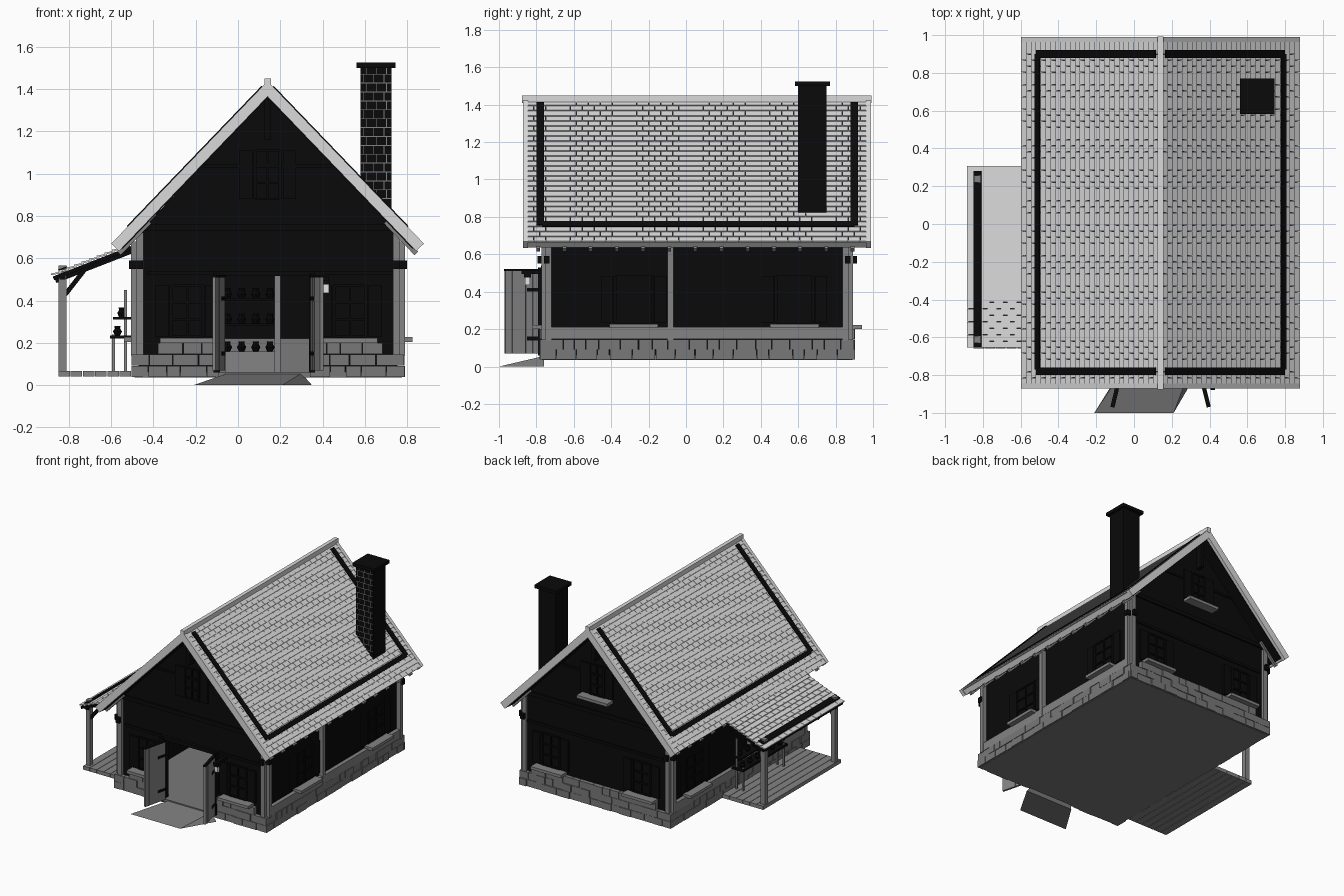
import bpy, bmesh, math, random
from mathutils import Matrix, Vector

random.seed(4)
cube = bpy.data.objects.get("Cube")
if cube:
    bpy.data.objects.remove(cube)


def material(name, value):
    mat = bpy.data.materials.new(name)
    mat.use_nodes = True
    colour = (value, value, value, 1)
    mat.diffuse_color = colour
    mat.node_tree.nodes["Principled BSDF"].inputs["Base Color"].default_value = colour
    return mat


BLACK = material("black_timber", 0.003)
LIGHT = material("pale_shingle", 0.7)
STONE = material("grey_stone", 0.19)
WOOD = material("grey_wood", 0.23)
WHITE = material("lamp_white", 0.85)


def finish(name, bm, mat):
    bmesh.ops.recalc_face_normals(bm, faces=bm.faces)
    mesh = bpy.data.meshes.new(name)
    bm.to_mesh(mesh)
    bm.free()
    mesh.materials.append(mat)
    obj = bpy.data.objects.new(name, mesh)
    bpy.context.collection.objects.link(obj)
    return obj


def box(bm, lo, hi, frame=Matrix(), tilt=0):
    lo, hi = Vector(lo), Vector(hi)
    place = Matrix.Translation((lo + hi) / 2) @ Matrix.Rotation(tilt, 4, 'Y')
    bmesh.ops.create_cube(bm, size=1, matrix=frame @ place @ Matrix.Diagonal((*(hi - lo), 1)))


def boxes(name, mat, pairs, frame=Matrix()):
    bm = bmesh.new()
    for lo, hi in pairs:
        box(bm, lo, hi, frame)
    return finish(name, bm, mat)


def basis(origin, a, b, c):
    m = Matrix((a, b, c)).transposed().to_4x4()
    m.translation = origin
    return m


def gable_wall(name, points, y0, y1):
    bm = bmesh.new()
    face = bm.faces.new([bm.verts.new((x, y0, z)) for x, z in points])
    out = bmesh.ops.extrude_face_region(bm, geom=[face])
    moved = [v for v in out["geom"] if isinstance(v, bmesh.types.BMVert)]
    bmesh.ops.translate(bm, verts=moved, vec=(0, y1 - y0, 0))
    return finish(name, bm, BLACK)


def pots(name, spots, size):
    bm = bmesh.new()
    for x, y, z in spots:
        for r1, r2, low, high in ((.6, 1, 0, .9), (1, .6, .9, 1.6), (.6, .7, 1.6, 2.1)):
            bmesh.ops.create_cone(bm, cap_ends=True, segments=8, radius1=r1 * size, radius2=r2 * size,
                                  depth=(high - low) * size,
                                  matrix=Matrix.Translation((x, y, z + (low + high) / 2 * size)))
    return finish(name, bm, BLACK)


# Wall frames: along the wall, outwards, up
X0, X1, Y0, Y1, MID = -.47, .755, -.75, .87, .14
WALLS = {
    "front": (basis((0, Y0, 0), (1, 0, 0), (0, -1, 0), (0, 0, 1)), X0, X1),
    "back": (basis((0, Y1, 0), (1, 0, 0), (0, 1, 0), (0, 0, 1)), X0, X1),
    "chimney_side": (basis((X1, 0, 0), (0, 1, 0), (1, 0, 0), (0, 0, 1)), Y0, Y1),
    "porch_side": (basis((X0, 0, 0), (0, 1, 0), (-1, 0, 0), (0, 0, 1)), Y0, Y1),
}

# Floor and walls
boxes("floor_slab", STONE, [((X0 - .02, Y0 - .02, .035), (X1 + .02, Y1 + .02, .062))])
top = [(X1, .72), (MID, 1.365), (X0, .72)]
gable_wall("front_wall", [(X0, .05), (-.09, .05), (-.09, .52), (.34, .52), (.34, .05), (X1, .05)] + top, Y0, Y0 + .04)
gable_wall("back_wall", [(X0, .05), (X1, .05)] + top, Y1 - .04, Y1)
boxes("side_walls", BLACK, [((x, Y0, .05), (x + .04, Y1, .74)) for x in (X0, X1 - .04)])


def window(tag, frame, u, z, w, h, sill=True):
    parts = [((u - w, -.01, z), (u + w, .004, z + h))]
    for s in (-1, 1):
        parts.append(((u + s * w - .008, 0, z), (u + s * w + .008, .016, z + h)))
        a, b = sorted((u + s * (w + .012), u + s * (w + .075)))
        parts.append(((a, 0, z), (b, .014, z + h)))
    for k in range(4):
        parts.append(((u - w, 0, z + k * h / 3 - .005), (u + w, .012, z + k * h / 3 + .005)))
    parts.append(((u - .005, 0, z), (u + .005, .012, z + h)))
    boxes(tag + "_window", BLACK, parts, frame)
    if sill:
        boxes(tag + "_flower_box", WOOD, [((u - .13, 0, z - .03), (u + .13, .07, z - .008))], frame)


# Stone footing, corner posts, beams and windows on each wall
for tag, (frame, a, b) in WALLS.items():
    gable = tag in ("front", "back")
    bm = bmesh.new()
    for z0, z1 in ((.038, .09), (.092, .145), (.147, .2))[:3 if gable else 2]:
        u = a - .03
        while u < b + .03:
            e = min(u + random.uniform(.06, .13), b + .03)
            in_door = tag == "front" and e > -.09 and u < .34
            if in_door:
                u, e = (u, -.09) if u < -.09 else (.34, .42)
            if e - u > .01 and not (z0 > .14 and (u < a + .04 or e > b - .04)):
                box(bm, (u, -.02, z0), (e - .003, random.uniform(.026, .034), z1), frame)
            u = e if e != -.09 else .34
    finish(tag + "_stones", bm, STONE)
    if gable:
        boxes(tag + "_corner_posts", WOOD, [((u, -.03, .145), (u + .035, .022, .72)) for u in (a - .012, b - .023)], frame)
        boxes(tag + "_tie_beams", BLACK, [((a, 0, .73), (b, .012, .76)), ((a + .04, 0, .52), (b, .008, .54)),
                                          ((a + .31, 0, 1.03), (b - .31, .008, 1.045)),
                                          ((MID - .015, 0, 1.16), (MID + .015, .05, 1.36))], frame)
        window(tag + "_attic", frame, MID, .88, .06, .23, tag == "back")
        for k, u in enumerate((-.24, .53)):
            window(tag + "_%d" % k, frame, u, .23, .075, .24)
    else:
        boxes(tag + "_posts", WOOD, [((u, 0, .14), (u + .032, .035, .68)) for u in (a, -.1, b - .032)], frame)
        boxes(tag + "_sill_beam", WOOD, [((a, 0, .146), (b, .03, .21))], frame)
        for k, u in enumerate((-.28, .58)):
            window(tag + "_%d" % k, frame, u, .235, .1, .25)
    boxes(tag + "_corner_brackets", BLACK, [((u, 0, .55), (u + .03, .045, .59)) for u in (a - .01, b - .02)], frame)


# Shingled roof planes: down the slope, along y, normal
def roof_plane(tag, origin, side, slope, length, y0, y1, rows, cols):
    c, s = math.cos(slope), math.sin(slope)
    frame = basis(origin, (side * c, 0, -s), (0, 1, 0), (side * s, 0, c))
    boxes(tag + "_deck", BLACK, [((0, y0, -.04), (length - .015, y1, 0))] if rows > 20 else
          [((0, y0, -.018), (length, y1, 0))], frame)
    bm = bmesh.new()
    step, width = length / rows, (y1 - y0) / cols
    for r in range(rows):
        for k in range(cols + r % 2):
            left = y0 + (k - .5 * (r % 2)) * width
            lo, hi = max(y0, left), min(y1, left + width - .002)
            box(bm, (r * step - .006, lo, .004), ((r + 1) * step + .004, hi, .012), frame, -.18)
    finish(tag + "_shingles", bm, LIGHT)
    return frame


SLOPE = math.atan(1.04)
for tag, side in (("chimney_side_roof", 1), ("porch_side_roof", -1)):
    frame = roof_plane(tag, (MID, 0, 1.415), side, SLOPE, 1.045, -.845, .965, 28, 28)
    boxes(tag + "_barge_boards", LIGHT, [((0, y, -.035), (1.05, y + .027, .016)) for y in (-.872, .963)], frame)
    boxes(tag + "_fascia", LIGHT, [((1.03, -.845, -.037), (1.043, .965, .004))], frame)
    boxes(tag + "_rafter_tails", WOOD, [((.85, -.8 + k * .14, -.054), (1.058, -.78 + k * .14, -.03)) for k in range(13)], frame)
    boxes(tag + "_dark_strips", BLACK, [((.905, -.77, .014), (.94, .9, .021))] +
          [((.02, y, .014), (.93, y + .04, .021)) for y in (-.8, .88)], frame)
boxes("ridge_cap", LIGHT, [((MID - .015, -.876, 1.41), (MID + .015, .992, 1.45))])

# Chimney with mortar lines on its front
boxes("chimney", BLACK, [((.58, .6, .8), (.725, .75, 1.505)), ((.56, .583, 1.5), (.745, .77, 1.525))])
joints = []
for k in range(15):
    z = .88 + k * .042
    joints.append(((.58, .598, z), (.725, .601, z + .004)))
    for j in range(3):
        x = .605 + j * .048 - .012 * (k % 2)
        joints.append(((x, .598, z), (x + .003, .601, min(z + .042, 1.5))))
boxes("chimney_mortar", WOOD, joints)

# Side porch
boxes("porch_floor", WOOD, [((-.85 + k * .058, -.66, .04), (-.795 + k * .058, .28, .068)) for k in range(6)])
boxes("porch_posts", WOOD, [((-.848, y, .06), (-.812, y + .036, .565)) for y in (-.63, .22)])
boxes("porch_beam", BLACK, [((-.845, -.65, .5), (-.815, .29, .525))])
brace = Matrix.Translation((-.765, 0, .495)) @ Matrix.Rotation(math.radians(-52), 4, 'Y')
boxes("porch_braces", BLACK, [((-.085, y, -.011), (.085, y + .024, .011)) for y in (-.624, .226)], brace)
frame = roof_plane("porch_roof", (-.48, 0, .668), -1, math.atan(.39), .425, -.655, .308, 11, 14)
boxes("porch_roof_strip", BLACK, [((.345, -.65, .014), (.39, .28, .021))], frame)
boxes("porch_roof_rafters", BLACK, [((0, -.6 + k * .21, -.035), (.42, -.58 + k * .21, -.015)) for k in range(5)], frame)

# Porch shelf and its jars
boxes("shelf_legs", WOOD, [((x, y, .066), (x + .014, y + .014, h)) for x, h in ((-.595, .24), (-.54, .45)) for y in (-.35, .14)])
boxes("shelf_boards", BLACK, [((-.605, -.37, .22), (-.505, .17, .235)), ((-.59, -.37, .31), (-.505, .17, .322))])
pots("shelf_jars", [(-.57 + .02 * r, -.32 + k * .09, (.235, .322)[r]) for r in (0, 1) for k in range(6)], .021)

# Doorway, open door leaves and entrance ramp
boxes("door_frame", BLACK, [((-.115, -.79, .06), (-.085, -.72, .53)), ((.335, -.79, .06), (.365, -.72, .53)),
                            ((-.115, -.775, .515), (.365, -.72, .54))])
for tag, hinge, tip in (("porch_side_leaf", -.07, -.113), ("chimney_side_leaf", .35, .395)):
    along = Vector((tip - hinge, -.18, 0)).normalized()
    frame = basis((hinge, -.785, 0), along, (-along.y, along.x, 0), (0, 0, 1))
    boxes(tag + "_planks", WOOD, [((k * .038, -.008, .07), (k * .038 + .036, .008, .512)) for k in range(5)], frame)
    boxes(tag + "_bands", BLACK, [((0, -.011, .51), (.19, .011, .522))] +
          [((0, -.011, z), (.07, .011, z + .02)) for z in (.14, .4)], frame)
bm = bmesh.new()
for p in ((-.21, -1, 0), (.21, -1, 0), (-.06, -.76, 0), (.35, -.76, 0), (-.05, -.76, .056), (.3, -.76, .056)):
    bm.verts.new(p)
bmesh.ops.convex_hull(bm, input=bm.verts[:])
finish("entrance_ramp", bm, STONE)

# Lantern beside the door
boxes("lantern_arm", BLACK, [((.405, -.88, .495), (.43, -.75, .515)), ((.4, -.865, .476), (.435, -.83, .495))])
boxes("lantern", WHITE, [((.405, -.86, .435), (.43, -.835, .476))])

# Interior furniture seen through the door
boxes("inner_back_footing", STONE, [((X0 + .04, .79, .06), (X1 - .04, .835, .22))])
boxes("counter", WOOD, [((-.06, .6, .06), (.19, .75, .16)), ((.172, .58, .06), (.2, .61, .52))])
boxes("inner_shelves", BLACK, [((-.08, .62, z), (.17, .75, z + .012)) for z in (.28, .4)])
pots("inner_jars", [(-.05 + k * .067, .66, z) for z in (.16, .292, .412) for k in range(4)], .022)
